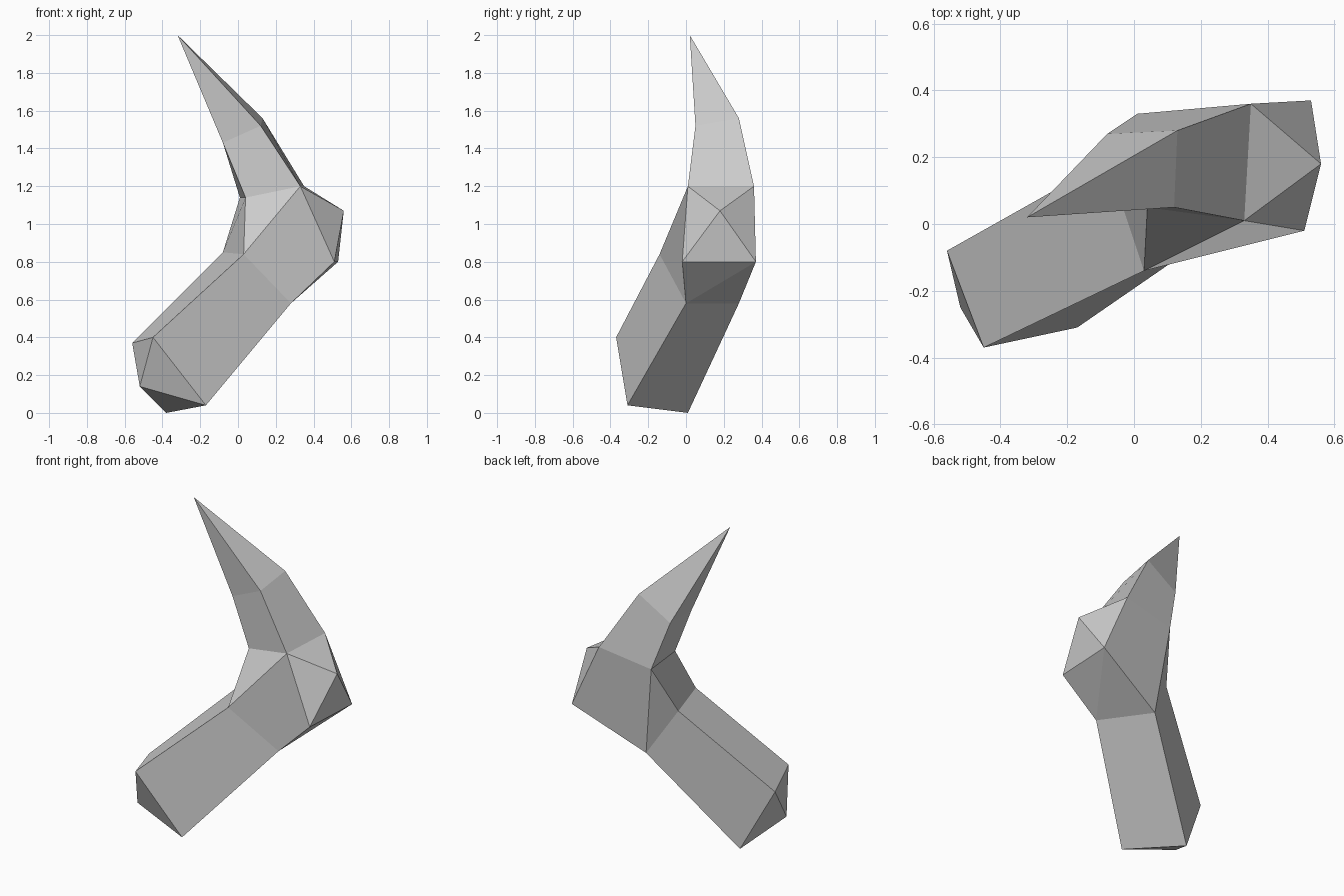
import bpy
import bmesh

cube = bpy.data.objects.get("Cube")
if cube:
    bpy.data.objects.remove(cube, do_unlink=True)

# One flat grey for the whole claw
grey = bpy.data.materials.new("plain grey")
grey.use_nodes = True
colour = (0.6, 0.6, 0.6, 1.0)
grey.diffuse_color = colour
shader = next(n for n in grey.node_tree.nodes if n.type == "BSDF_PRINCIPLED")
shader.inputs["Base Color"].default_value = colour

bm = bmesh.new()


def ring(*corners):
    """Four corners: front inner, front outer, back outer, back inner."""
    return [bm.verts.new(corner) for corner in corners]


def loft(lower, upper):
    """Join two four-sided rings with quads."""
    for i in range(len(lower)):
        j = (i + 1) % len(lower)
        bm.faces.new((lower[i], lower[j], upper[j], upper[i]))


def fan(edge_ring, point):
    """Close a ring to a single point."""
    for i in range(len(edge_ring)):
        bm.faces.new((edge_ring[i - 1], edge_ring[i], point))


# Cross-sections from the cut base to the pointed nail
base = ring((-.45, -.37, .4), (-.17, -.31, .04), (-.38, .01, 0), (-.56, -.08, .37))
bend = ring((.03, -.14, .84), (.28, 0, .58), (.08, .28, .58), (-.08, .19, .85))
nail_root = ring((.04, .05, 1.14), (.33, .01, 1.2), (.35, .36, 1.2), (.01, .33, 1.14))
nail_middle = ring((-.08, .06, 1.43), (.12, .05, 1.52), (.13, .28, 1.56), (-.08, .27, 1.43))
base_point = bm.verts.new((-.52, -.25, .14))
nail_tip = bm.verts.new((-.32, .02, 2))

# Lower segment with its pointed end
fan(base, base_point)
loft(base, bend)

# Knuckle: three corners bulging on the outer side of the bend
knuckle_front = bm.verts.new((.51, -.02, .8))
knuckle_back = bm.verts.new((.53, .37, .8))
knuckle_peak = bm.verts.new((.56, .18, 1.07))
bend_fi, bend_fo, bend_bo, bend_bi = bend
root_fi, root_fo, root_bo, root_bi = nail_root
fan([knuckle_front, knuckle_back, root_bo, root_fo], knuckle_peak)
for corners in (
    (bend_fi, bend_fo, knuckle_front, root_fo),
    (bend_fi, root_fo, root_fi),
    (bend_fo, bend_bo, knuckle_back),
    (bend_fo, knuckle_back, knuckle_front),
    (bend_bo, root_bi, root_bo, knuckle_back),
    (bend_bo, bend_bi, root_bi),
    (bend_bi, bend_fi, root_fi, root_bi),
):
    bm.faces.new(corners)

# Curved nail
loft(nail_root, nail_middle)
fan(nail_middle, nail_tip)

bmesh.ops.recalc_face_normals(bm, faces=bm.faces)
mesh = bpy.data.meshes.new("claw")
bm.to_mesh(mesh)
bm.free()
mesh.materials.append(grey)
claw = bpy.data.objects.new("claw", mesh)
bpy.context.collection.objects.link(claw)
